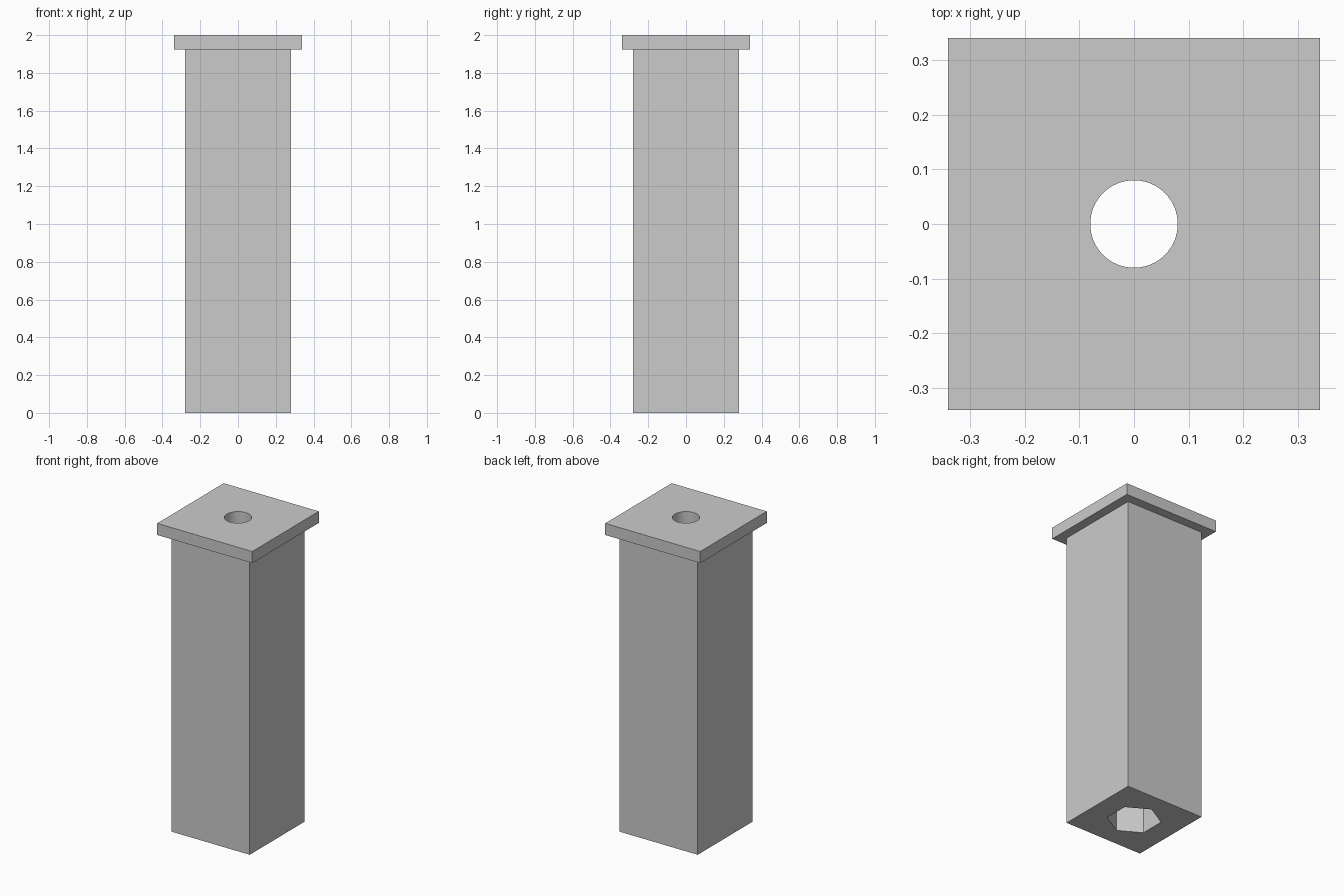
import bpy
import math

if "Cube" in bpy.data.objects:
    bpy.data.objects.remove(bpy.data.objects["Cube"])


def box(name, width, z0, z1):
    bpy.ops.mesh.primitive_cube_add(size=1, location=(0, 0, (z0 + z1) / 2))
    ob = bpy.context.object
    ob.name = name
    ob.scale = (width, width, z1 - z0)
    bpy.ops.object.transform_apply(location=True, scale=True)
    return ob


def prism(name, sides, radius, z0, z1):
    bpy.ops.mesh.primitive_cylinder_add(vertices=sides, radius=radius, depth=z1 - z0,
                                        location=(0, 0, (z0 + z1) / 2))
    ob = bpy.context.object
    ob.name = name
    return ob


def combine(target, tool, operation):
    mod = target.modifiers.new(operation.title(), 'BOOLEAN')
    mod.operation = operation
    mod.solver = 'EXACT'
    mod.object = tool
    bpy.context.view_layer.objects.active = target
    bpy.ops.object.modifier_apply(modifier=mod.name)
    bpy.data.objects.remove(tool, do_unlink=True)


# square post with a wider cap plate
post = box("square_post", 0.56, 0, 1.96)
combine(post, box("cap_plate", 0.68, 1.925, 2.0), 'UNION')

# round bore through the top, opening into a hexagonal socket below
combine(post, prism("round_bore", 64, 0.08, -0.1, 2.1), 'DIFFERENCE')
combine(post, prism("hex_socket", 6, 0.16, -0.1, 1.0), 'DIFFERENCE')

# smooth bore wall, crisp edges elsewhere
bpy.ops.object.select_all(action='DESELECT')
post.select_set(True)
bpy.context.view_layer.objects.active = post
bpy.ops.object.shade_smooth_by_angle(angle=math.radians(30))
